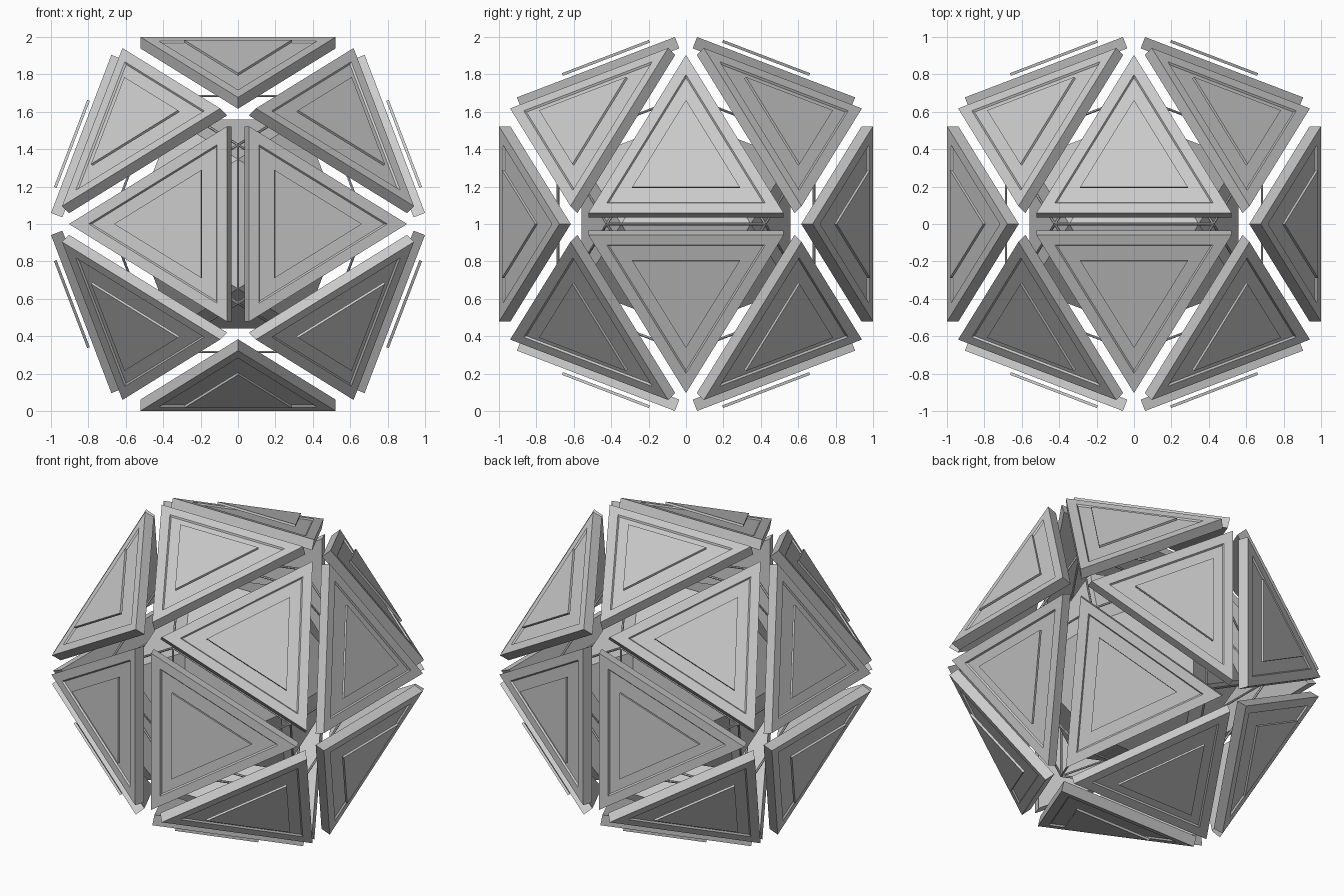
import bpy, bmesh
from itertools import combinations, product
from mathutils import Vector

if "Cube" in bpy.data.objects:
    bpy.data.objects.remove(bpy.data.objects["Cube"], do_unlink=True)

grey = bpy.data.materials.new("plain grey")
grey.use_nodes = True
grey.diffuse_color = (0.6, 0.6, 0.6, 1)
grey.node_tree.nodes["Principled BSDF"].inputs["Base Color"].default_value = (0.6, 0.6, 0.6, 1)

CENTRE = Vector((0, 0, 1))
PHI = (1 + 5 ** 0.5) / 2

# Icosahedron layout: corners, edges and triangles
corners = []
for a, b in product((-1, 1), (-PHI, PHI)):
    corners += [Vector((0, b, a)), Vector((b, a, 0)), Vector((a, 0, b))]


def touching(p, q):
    return abs((p - q).length - 2) < 0.01


edges = [e for e in combinations(corners, 2) if touching(*e)]
triangles = [t for t in combinations(corners, 3)
             if all(touching(p, q) for p, q in combinations(t, 2))]


def finish(name, bm):
    bmesh.ops.recalc_face_normals(bm, faces=bm.faces)
    mesh = bpy.data.meshes.new(name)
    bm.to_mesh(mesh)
    bm.free()
    mesh.materials.append(grey)
    obj = bpy.data.objects.new(name, mesh)
    obj.location = CENTRE
    bpy.context.collection.objects.link(obj)


def stacked_triangle(name, triangle, rings):
    """Closed triangular solid from (distance from centre, corner radius) rings."""
    normal = sum(triangle, Vector()).normalized()
    spokes = [(v - normal * v.dot(normal)).normalized() for v in triangle]
    bm = bmesh.new()
    loops = [[bm.verts.new(normal * d + s * r) for s in spokes] for d, r in rings]
    bm.faces.new(loops[0])
    bm.faces.new(loops[-1])
    for low, high in zip(loops, loops[1:]):
        for i in range(3):
            j = (i + 1) % 3
            bm.faces.new((low[i], low[j], high[j], high[i]))
    finish(name, bm)


# Outer panels with a shallow recess, and the thin plates floating above them
for n, tri in enumerate(triangles, 1):
    stacked_triangle(f"panel_{n}", tri,
                     [(0.89, 0.603), (0.955, 0.603), (0.955, 0.49), (0.945, 0.476)])
    stacked_triangle(f"floating_plate_{n}", tri, [(0.975, 0.332), (0.99, 0.332)])

# Thin cage of struts inside the panels
bm = bmesh.new()
for p, q in edges:
    p, q = p * 0.423, q * 0.423
    axis = q - p
    made = bmesh.ops.create_cone(bm, cap_ends=True, segments=6, radius1=0.007,
                                 radius2=0.007, depth=axis.length)["verts"]
    turn = Vector((0, 0, 1)).rotation_difference(axis).to_matrix()
    bmesh.ops.rotate(bm, verts=made, cent=(0, 0, 0), matrix=turn)
    bmesh.ops.translate(bm, verts=made, vec=(p + q) / 2)
finish("inner_cage", bm)

# Solid core
bm = bmesh.new()
for tri in triangles:
    bm.faces.new([bm.verts.new(v * 0.346) for v in tri])
bmesh.ops.remove_doubles(bm, verts=bm.verts, dist=0.001)
finish("core", bm)
